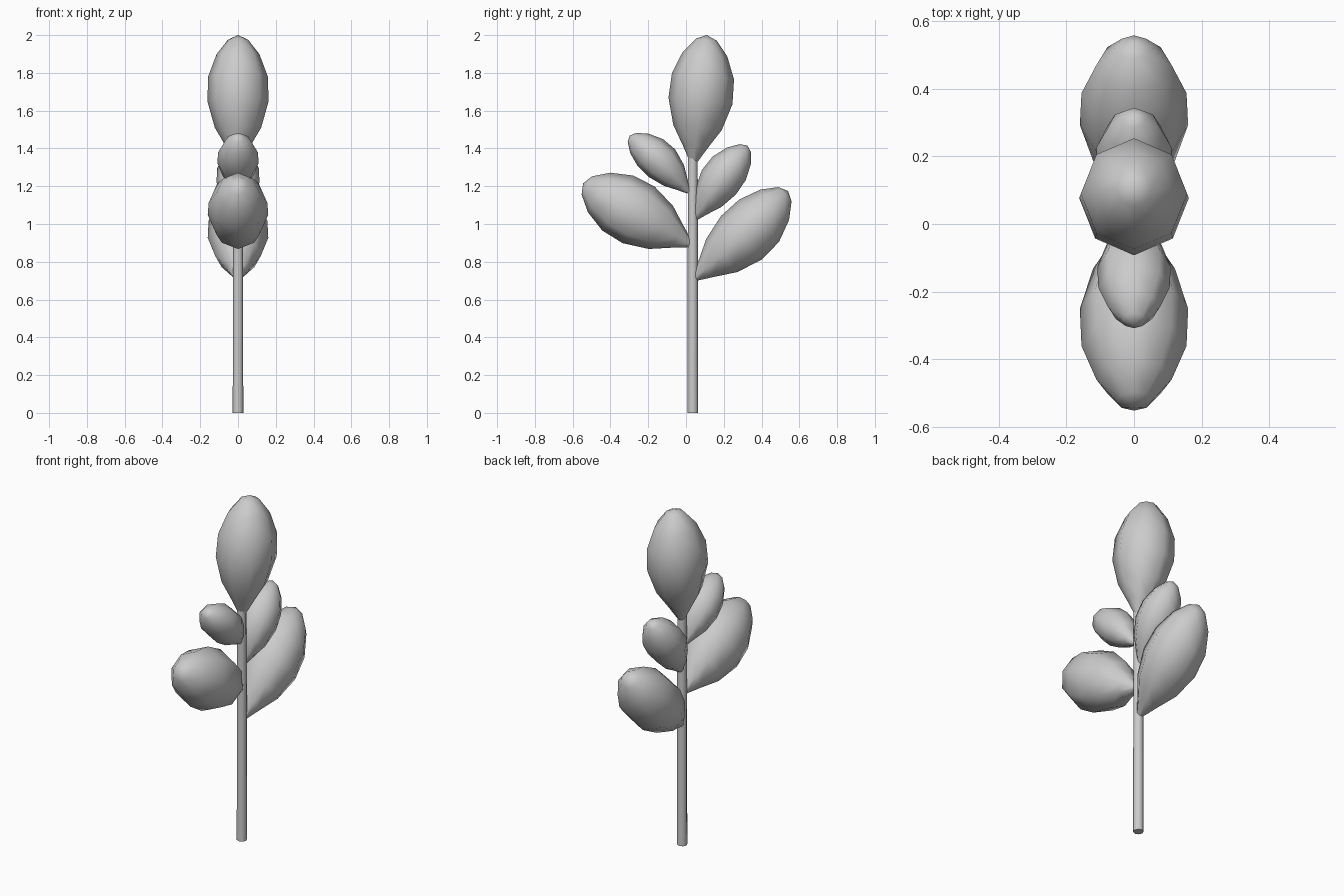
import bpy, bmesh, math
from mathutils import Vector

if "Cube" in bpy.data.objects:
    bpy.data.objects.remove(bpy.data.objects["Cube"])

SIDES = 8
# Teardrop profile: position along the leaf, radius as a share of the widest point
PROFILE = [(0.0, 0.12), (0.12, 0.39), (0.27, 0.75), (0.48, 0.99),
           (0.675, 0.96), (0.85, 0.69), (0.965, 0.32)]


def finish(name, bm):
    bmesh.ops.recalc_face_normals(bm, faces=bm.faces)
    mesh = bpy.data.meshes.new(name)
    bm.to_mesh(mesh)
    bm.free()
    obj = bpy.data.objects.new(name, mesh)
    bpy.context.collection.objects.link(obj)
    bpy.ops.object.select_all(action='DESELECT')
    obj.select_set(True)
    bpy.context.view_layer.objects.active = obj
    bpy.ops.object.shade_smooth_by_angle(angle=math.radians(50))
    return obj


def leaf(name, base, tip, rx, ry, bend=0.0):
    """Fat eight-sided leaf lying in the x = 0 plane; base and tip are (y, z)."""
    b, t = Vector((0, *base)), Vector((0, *tip))
    axis = (t - b).normalized()
    side = Vector((0, -axis.z, axis.y))
    bm = bmesh.new()
    rings = []
    for s, r in PROFILE:
        c = b.lerp(t, s) + side * bend * math.sin(math.pi * s)
        ring = []
        for i in range(SIDES):
            a = 2 * math.pi * i / SIDES
            ring.append(bm.verts.new(c + Vector((rx * r * math.cos(a), 0, 0))
                                     + side * ry * r * math.sin(a)))
        rings.append(ring)
    for lo, hi in zip(rings, rings[1:]):
        for i in range(SIDES):
            j = (i + 1) % SIDES
            bm.faces.new((lo[i], lo[j], hi[j], hi[i]))
    bm.faces.new(rings[0])
    end = bm.verts.new(t)
    for i in range(SIDES):
        bm.faces.new((rings[-1][i], rings[-1][(i + 1) % SIDES], end))
    return finish(name, bm)


# Stem
bm = bmesh.new()
bmesh.ops.create_cone(bm, cap_ends=True, segments=SIDES, radius1=0.028,
                      radius2=0.026, depth=1.38)
bmesh.ops.translate(bm, verts=bm.verts, vec=(0, 0.036, 0.69))
finish("stem", bm)

# Leaves
leaf("top_leaf", (0.04, 1.33), (0.11, 2.0), 0.164, 0.172, -0.003)
leaf("lower_front_leaf", (0.02, 0.895), (-0.545, 1.215), 0.162, 0.174)
leaf("lower_back_leaf", (0.05, 0.715), (0.54, 1.175), 0.162, 0.160, -0.012)
leaf("upper_front_leaf", (0.015, 1.17), (-0.298, 1.468), 0.11, 0.102, -0.012)
leaf("upper_back_leaf", (0.05, 1.03), (0.325, 1.415), 0.115, 0.112, 0.01)
